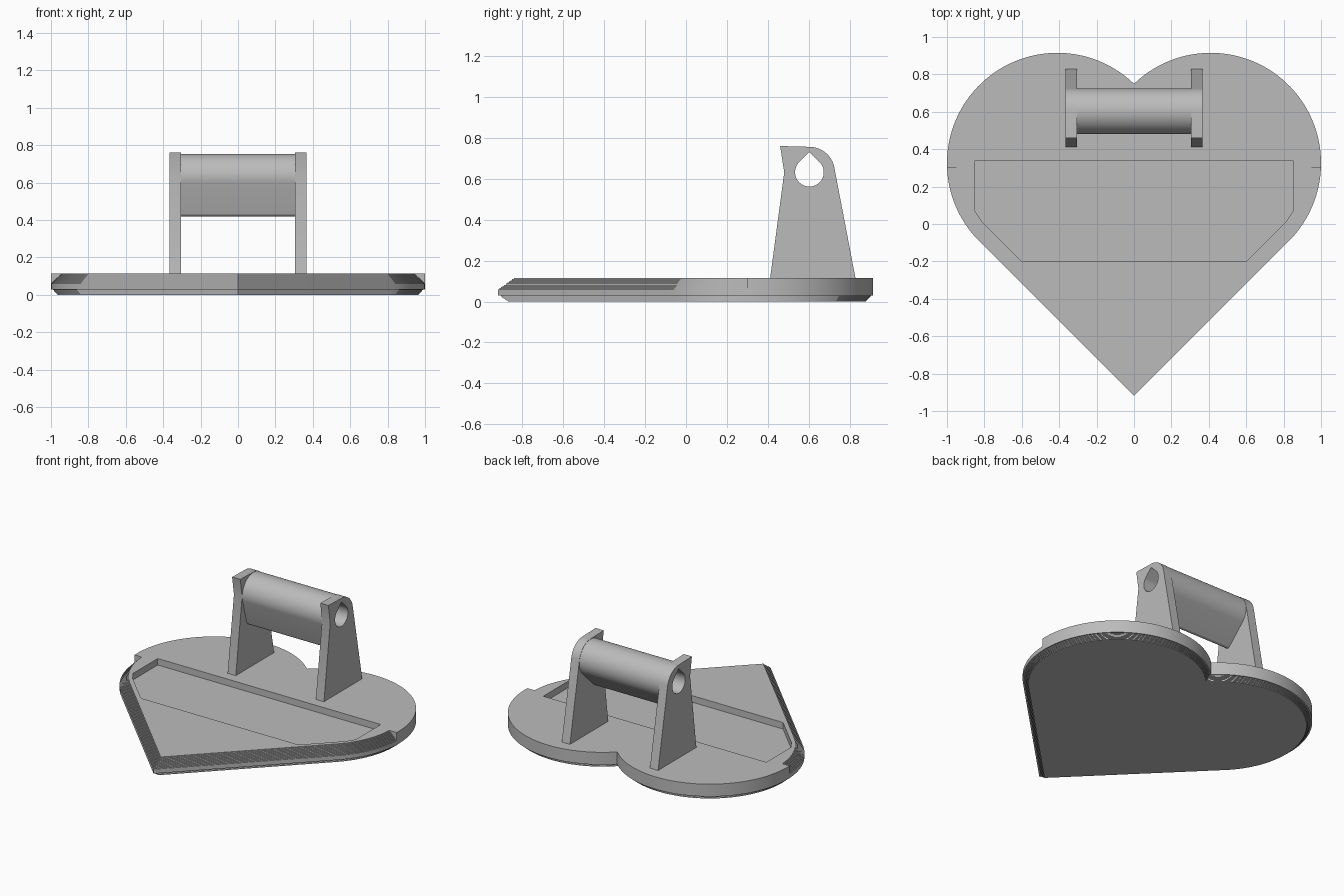
import bpy, bmesh
from math import radians, degrees, asin, acos, atan2, sqrt, hypot, cos, sin

cube = bpy.data.objects.get("Cube")
if cube:
    bpy.data.objects.remove(cube)

grey = bpy.data.materials.new("plain grey")
grey.use_nodes = True
colour = (0.5, 0.5, 0.5, 1)
grey.diffuse_color = colour
grey.node_tree.nodes["Principled BSDF"].inputs["Base Color"].default_value = colour


def make_object(name, bm):
    bmesh.ops.recalc_face_normals(bm, faces=bm.faces[:])
    mesh = bpy.data.meshes.new(name)
    bm.to_mesh(mesh)
    bm.free()
    mesh.materials.append(grey)
    obj = bpy.data.objects.new(name, mesh)
    bpy.context.collection.objects.link(obj)
    return obj


def loft(name, rings):
    """Skin a stack of equal-length point rings and cap both ends."""
    bm = bmesh.new()
    loops = [[bm.verts.new(p) for p in ring] for ring in rings]
    for a, b in zip(loops, loops[1:]):
        for i in range(len(a)):
            bm.faces.new((a[i - 1], a[i], b[i], b[i - 1]))
    bm.faces.new(loops[0])
    bm.faces.new(loops[-1])
    bmesh.ops.remove_doubles(bm, verts=bm.verts[:], dist=1e-5)
    bmesh.ops.dissolve_degenerate(bm, edges=bm.edges[:], dist=1e-6)
    return make_object(name, bm)


def extrude_x(name, profile, x0, x1):
    return loft(name, [[(x, y, z) for y, z in profile] for x in (x0, x1)])


def arc(cx, cy, r, start, end, n):
    angles = [radians(start + (end - start) * i / n) for i in range(n + 1)]
    return [(cx + r * cos(a), cy + r * sin(a)) for a in angles]


def cut(obj, cutter):
    mod = obj.modifiers.new("cut", 'BOOLEAN')
    mod.operation = 'DIFFERENCE'
    mod.solver = 'EXACT'
    mod.object = cutter
    bpy.context.view_layer.objects.active = obj
    bpy.ops.object.modifier_apply(modifier=mod.name)


# Heart outline: two lobes and a right-angled point, with separate insets
LOBE_X, LOBE_Y, R, STEP_Y = 0.41, 0.325, 0.59, 0.3


def heart(z, back, front):
    rb, rf = R - back, R - front
    a_back = degrees(asin((STEP_Y - LOBE_Y) / rb))
    a_front = degrees(asin((STEP_Y - LOBE_Y) / rf))
    a_cleft = degrees(acos(-LOBE_X / rb))
    half = arc(LOBE_X, LOBE_Y, rf, -45, a_front, 20)
    half += arc(LOBE_X, LOBE_Y, rb, a_back, a_cleft, 56)
    half[-1] = (0, half[-1][1])
    tip = (0, LOBE_Y - LOBE_X - rf * sqrt(2))
    other = [(-x, y) for x, y in reversed(half[:-1])]
    return [(x, y, z) for x, y in [tip] + half + other]


# Heart base: stepped lower bevel all round, stepped upper bevel on the front
TOP, LOW, HIGH = 0.115, 0.03, 0.06
rings = []
low_steps, high_steps = 6, 10
for i in range(low_steps):
    d = LOW * (1 - i / low_steps) + 0.005
    for k in (i, i + 1):
        rings.append(heart(LOW * k / low_steps, d, d))
rings += [heart(LOW, 0, 0), heart(HIGH, 0, 0)]
for i in range(high_steps):
    h = (TOP - HIGH) / high_steps
    for k in (i, i + 1):
        rings.append(heart(HIGH + h * k, 0, h * (i + 1)))
base = loft("heart_base", rings)

# Shallow tray cut in the top
side = [(0.6, -0.2), (0.81, 0.01), (0.85, 0.07), (0.85, 0.34)]
tray = side + [(-x, y) for x, y in reversed(side)]
tray_cutter = loft("tray_cutter", [[(x, y, z) for x, y in tray] for z in (0.07, 0.2)])
cut(base, tray_cutter)

# Teardrop bore through the handle
BY, BZ = 0.603, 0.632
bore = arc(BY, BZ, 0.07, 135, 405, 48) + [(BY, BZ + 0.099)]
bore_cutter = extrude_x("bore_cutter", bore, -0.5, 0.5)

# Side posts with a rounded back shoulder and a forward lip
post = [(0.41, TOP - 0.01), (0.83, TOP - 0.01)]
post += arc(BY, BZ, 0.124, 11, 88, 20)
post += [(0.46, 0.76), (0.48, 0.632)]
posts = [extrude_x("left_post", post, 0.305, 0.367),
         extrude_x("right_post", post, -0.367, -0.305)]

# Grip bar: hull of a large upper circle and a small lower one
r_big, r_small, sy, sz = 0.122, 0.02, 0.55, 0.44
axis = degrees(atan2(sz - BZ, sy - BY))
spread = degrees(acos((r_big - r_small) / hypot(sy - BY, sz - BZ)))
grip = arc(BY, BZ, r_big, axis + spread, axis - spread + 360, 56)
grip += arc(sy, sz, r_small, axis - spread, axis + spread, 12)
bar = extrude_x("grip_bar", grip, -0.305, 0.305)

for part in posts + [bar]:
    cut(part, bore_cutter)

for helper in (tray_cutter, bore_cutter):
    helper.hide_render = True
    helper.hide_set(True)

# Smooth the round walls, keep the edges sharp
bpy.ops.object.select_all(action='DESELECT')
for part in posts + [bar, base]:
    part.select_set(True)
bpy.context.view_layer.objects.active = base
bpy.ops.object.shade_smooth_by_angle(angle=radians(30))
